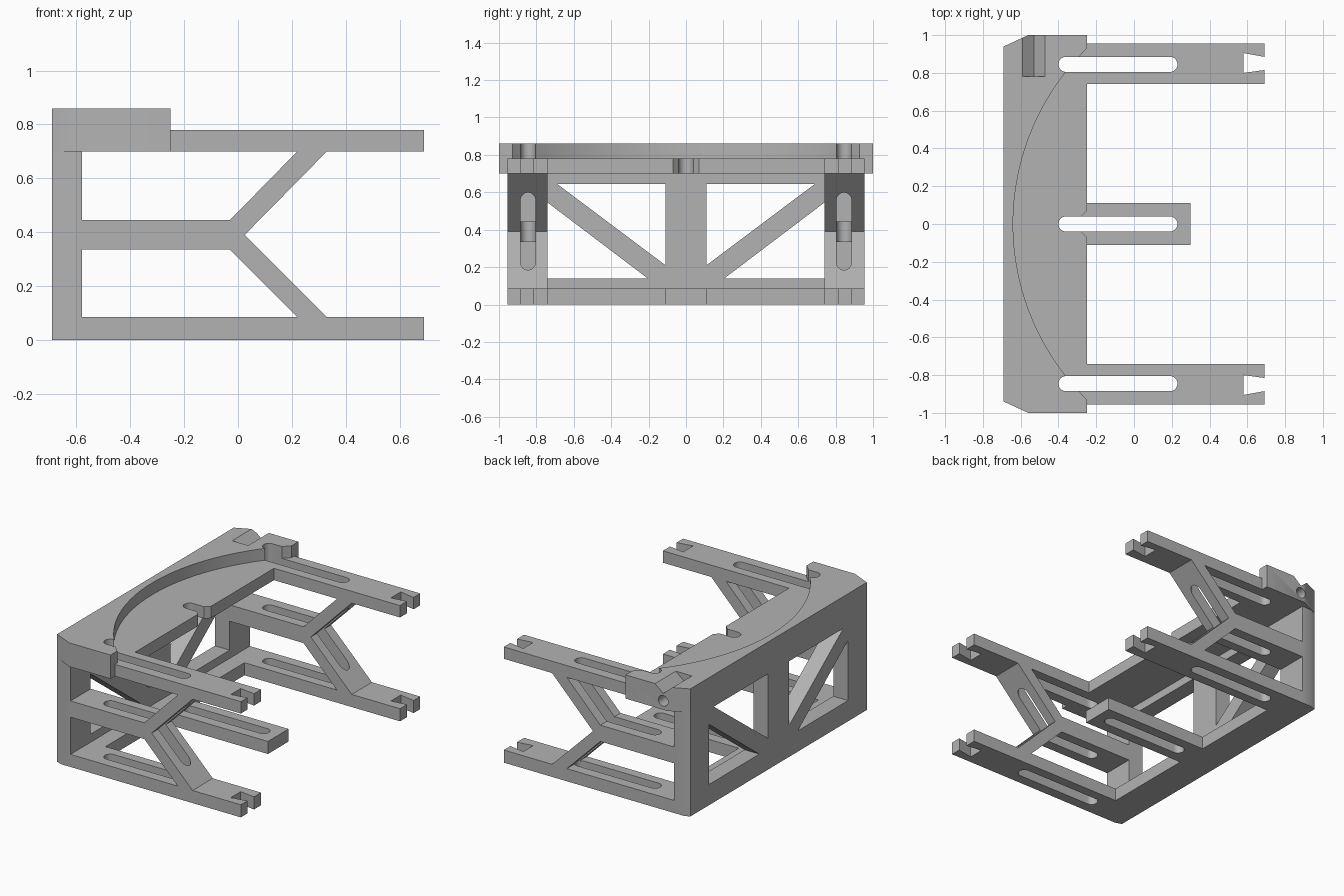
import bpy, bmesh, math

cube = bpy.data.objects.get("Cube")
if cube:
    bpy.data.objects.remove(cube, do_unlink=True)

grey = bpy.data.materials.new("plain_grey")
grey.use_nodes = True
grey.diffuse_color = (0.45, 0.45, 0.45, 1)
grey.node_tree.nodes["Principled BSDF"].inputs["Base Color"].default_value = (0.45, 0.45, 0.45, 1)

parts = []


def prism(name, pts, axis, lo, hi, cuts=()):
    """Extrude a 2D outline along an axis, then subtract the cutters."""
    place = {"x": lambda u, v, w: (w, u, v),
             "y": lambda u, v, w: (u, w, v),
             "z": lambda u, v, w: (u, v, w)}[axis]
    bm = bmesh.new()
    face = bm.faces.new([bm.verts.new(place(u, v, lo)) for u, v in pts])
    new = bmesh.ops.extrude_face_region(bm, geom=[face])["geom"]
    bmesh.ops.translate(bm, vec=place(0, 0, hi - lo),
                        verts=[g for g in new if isinstance(g, bmesh.types.BMVert)])
    bmesh.ops.recalc_face_normals(bm, faces=bm.faces[:])
    mesh = bpy.data.meshes.new(name)
    bm.to_mesh(mesh)
    bm.free()
    mesh.materials.append(grey)
    obj = bpy.data.objects.new(name, mesh)
    bpy.context.collection.objects.link(obj)
    for cut in cuts:
        mod = obj.modifiers.new("cut", "BOOLEAN")
        mod.operation = "DIFFERENCE"
        mod.solver = "EXACT"
        mod.object = cut
    if cuts:
        deps = bpy.context.evaluated_depsgraph_get()
        solid = bpy.data.meshes.new_from_object(obj.evaluated_get(deps))
        obj.modifiers.clear()
        obj.data = solid
    return obj


def part(*args):
    parts.append(prism(*args))


def cutter(*args):
    obj = prism(*args)
    obj.hide_render = True
    cutters.append(obj)
    return obj


def box(u0, u1, v0, v1):
    return [(u0, v0), (u1, v0), (u1, v1), (u0, v1)]


def arc(cu, cv, r, start, end, n):
    steps = [math.radians(start + (end - start) * i / n) for i in range(n + 1)]
    return [(cu + r * math.cos(a), cv + r * math.sin(a)) for a in steps]


def slot(y):
    """Long vertical slot with round ends."""
    r = 0.04
    return arc(-0.36, y, r, 90, 270, 16) + arc(0.19, y, r, -90, 90, 16)


BACK, WALL, PLATE, TIP = -0.69, -0.58, -0.25, 0.69
IN, OUT, MID = 0.74, 0.955, 0.845
THICK, SHELF, FLOOR, TOP = 0.085, 0.70, 0.78, 0.86
cutters = []

# Cutters for the slots, round seat, screw groove and wall windows
slots = {s: cutter("slot_cutter", slot(s * MID), "z", -0.1, 1) for s in (-1, 0, 1)}
mouth = cutter("mouth_cutter", [(-0.29, -0.03), (-0.2, -0.12), (-0.2, 0.12), (-0.29, 0.03)],
               "z", 0.6, 1)
seat = cutter("seat_cutter", arc(0.66, 0, 1.3, 0, 358, 179), "z", FLOOR, 1)
groove = cutter("groove_cutter", [(-0.59, TOP), (-0.53, 0.81), (-0.47, TOP), (-0.47, 1), (-0.59, 1)],
                "y", 0.78, 1.1)
bore = cutter("bore_cutter", arc(-0.53, 0.76, 0.036, 0, 345, 23), "y", 0.78, 1.1)
windows = []
for s in (-1, 1):
    for tri in ([(0.11, 0.645), (0.69, 0.645), (0.11, 0.21)],
                [(IN, 0.14), (0.205, 0.14), (IN, 0.545)]):
        windows.append(cutter("window_cutter", [(s * y, z) for y, z in tri], "x", -1, -0.5))

# Back wall with trussed windows
part("back_wall", [(BACK, -0.94), (-0.65, -OUT), (WALL, -OUT), (WALL, OUT), (-0.65, OUT), (BACK, 0.94)],
     "z", 0, SHELF, windows)

# Top plate with round seat and open slots
part("top_plate", [(BACK, -0.94), (-0.56, -1), (PLATE, -1), (PLATE, 1), (-0.56, 1), (BACK, 0.94)],
     "z", SHELF, TOP, [seat, *slots.values(), mouth, groove, bore])

# Base strip and middle arm
part("base_strip", box(WALL, -0.47, -IN, IN), "z", 0, THICK)
part("middle_arm", box(-0.47, 0.30, -0.11, 0.11), "z", 0, THICK, [slots[0]])

# Side frames: forked arms joined by a Y-shaped brace
brace = [(WALL, 0.335), (-0.03, 0.335), (0.22, THICK), (0.33, THICK), (0.025, 0.39),
         (0.33, SHELF), (0.22, SHELF), (-0.03, 0.445), (WALL, 0.445)]
for s, side in ((1, "left"), (-1, "right")):
    def arm(start):
        pts = [(start, IN), (TIP, IN), (TIP, 0.815), (0.58, 0.80),
               (0.58, 0.905), (TIP, 0.885), (TIP, OUT), (start, OUT)]
        return [(x, s * y) for x, y in pts]
    part(side + "_lower_arm", arm(WALL), "z", 0, THICK, [slots[s]])
    part(side + "_upper_arm", arm(PLATE), "z", SHELF, FLOOR, [slots[s]])
    part(side + "_brace", brace, "y", min(s * IN, s * OUT), max(s * IN, s * OUT), [slots[s]])

for obj in cutters:
    bpy.data.objects.remove(obj, do_unlink=True)

# Smooth the round cuts, keep the edges sharp
bpy.ops.object.select_all(action="DESELECT")
for obj in parts:
    obj.select_set(True)
bpy.context.view_layer.objects.active = parts[0]
bpy.ops.object.shade_smooth_by_angle(angle=math.radians(30))
